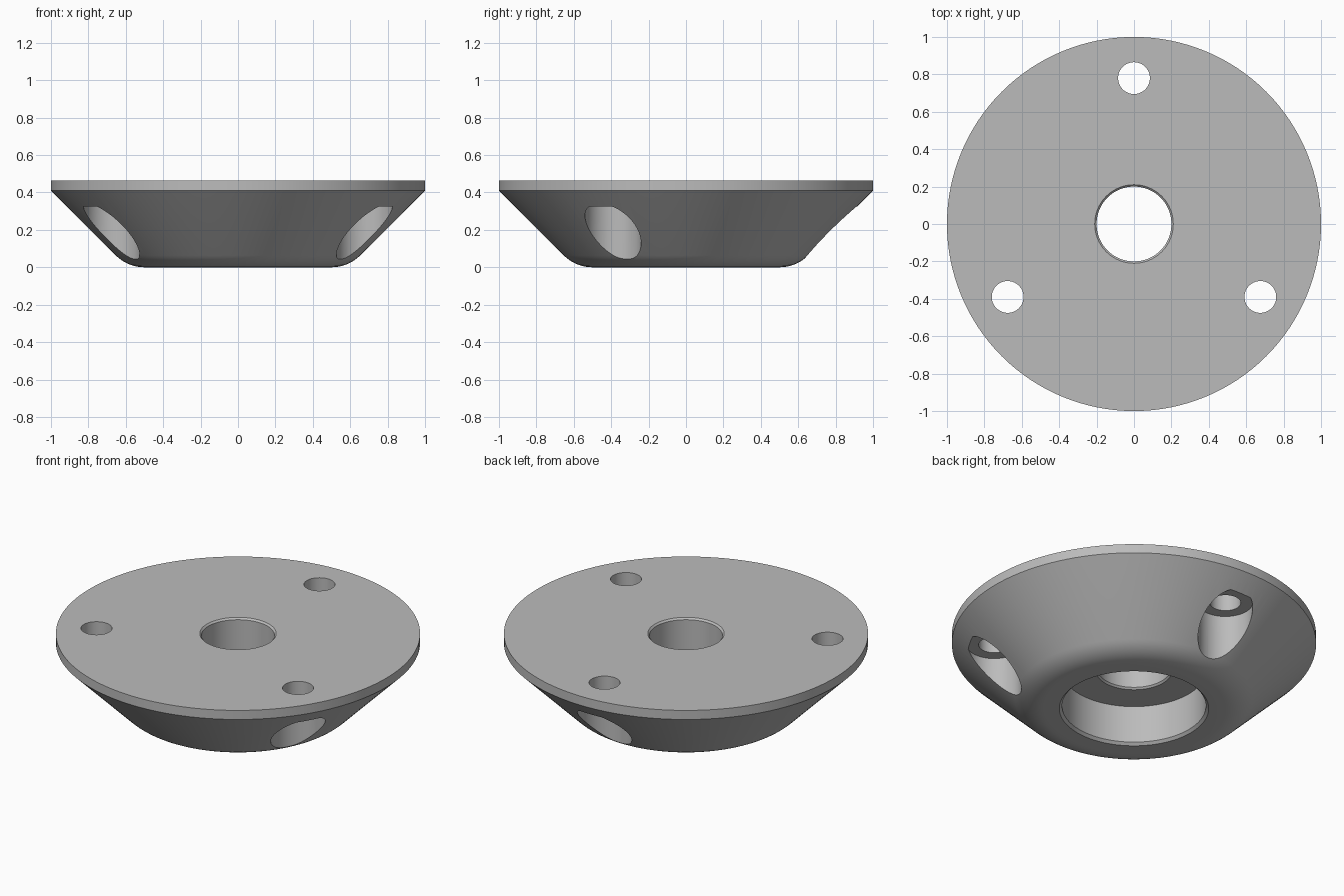
import bpy
import bmesh
from math import sin, cos, pi, radians

cube = bpy.data.objects.get("Cube")
if cube:
    bpy.data.objects.remove(cube, do_unlink=True)

grey = bpy.data.materials.new("plain grey")
grey.use_nodes = True
colour = (0.5, 0.5, 0.5, 1)
grey.diffuse_color = colour
grey.node_tree.nodes["Principled BSDF"].inputs["Base Color"].default_value = colour


def lathe(name, profile, sides, centre=(0, 0)):
    """Spin a closed (radius, height) profile round a vertical axis."""
    bm = bmesh.new()
    rings = []
    for i in range(sides):
        a = 2 * pi * i / sides
        rings.append([bm.verts.new((r * cos(a), r * sin(a), z)) for r, z in profile])
    n = len(profile)
    for i in range(sides):
        this, following = rings[i], rings[(i + 1) % sides]
        for j in range(n):
            k = (j + 1) % n
            if profile[j][0] == 0 and profile[k][0] == 0:
                continue
            bm.faces.new((this[j], following[j], following[k], this[k]))
    bmesh.ops.remove_doubles(bm, verts=bm.verts[:], dist=1e-5)
    bmesh.ops.recalc_face_normals(bm, faces=bm.faces[:])
    mesh = bpy.data.meshes.new(name)
    bm.to_mesh(mesh)
    bm.free()
    mesh.materials.append(grey)
    obj = bpy.data.objects.new(name, mesh)
    obj.location = (centre[0], centre[1], 0)
    bpy.context.collection.objects.link(obj)
    return obj


# Conical flange: rounded lower edge, stepped and chamfered centre bore
TOP, RIM, FILLET, FLAT = 0.465, 0.41, 0.217, 0.5
rounded_edge = [(FLAT + FILLET * sin(radians(a)), FILLET * (1 - cos(radians(a))))
                for a in range(0, 46, 5)]
profile = rounded_edge + [(1, RIM), (1, TOP)]
profile += [(0.21, TOP), (0.2, TOP - 0.01), (0.2, 0.25), (0.21, 0.24)]
profile += [(0.395, 0.24), (0.395, 0.015), (0.41, 0)]
flange = lathe("flange", profile, 128)

# Three screw holes with wide pockets from below
hole_profile = [(0, -0.1), (0.15, -0.1), (0.15, 0.325),
                (0.085, 0.325), (0.085, 0.6), (0, 0.6)]
cutters = []
for angle in (90, 210, 330):
    a = radians(angle)
    cutter = lathe("screw_hole_cutter", hole_profile, 64, (0.78 * cos(a), 0.78 * sin(a)))
    cutter.hide_render = True
    cutters.append(cutter)
    cut = flange.modifiers.new("screw hole", 'BOOLEAN')
    cut.operation = 'DIFFERENCE'
    cut.solver = 'EXACT'
    cut.object = cutter

# Bake the cuts and tidy up the cutters
bpy.context.view_layer.update()
evaluated = flange.evaluated_get(bpy.context.evaluated_depsgraph_get())
cut_mesh = bpy.data.meshes.new_from_object(evaluated)
flange.modifiers.clear()
flange.data = cut_mesh
for cutter in cutters:
    bpy.data.objects.remove(cutter, do_unlink=True)

# Smooth round walls, sharp rims
for obj in bpy.context.selected_objects:
    obj.select_set(False)
flange.select_set(True)
bpy.context.view_layer.objects.active = flange
bpy.ops.object.shade_smooth_by_angle(angle=radians(30))
